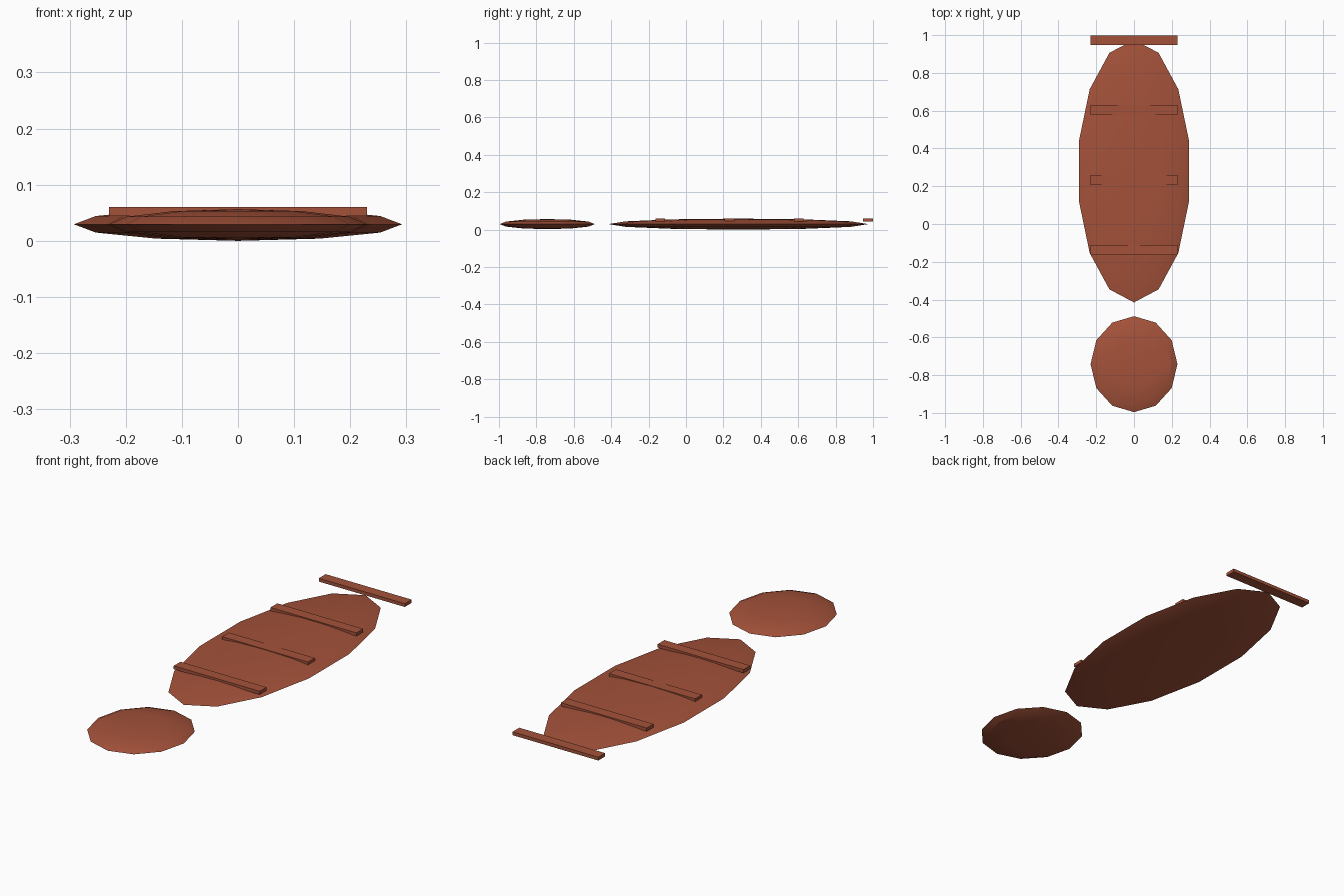
import bpy
import math

cube = bpy.data.objects.get("Cube")
if cube:
    bpy.data.objects.remove(cube, do_unlink=True)

# Single reddish clay colour
clay = bpy.data.materials.new("clay_red")
clay.use_nodes = True
colour = (0.37, 0.084, 0.042, 1)
clay.diffuse_color = colour
clay.node_tree.nodes["Principled BSDF"].inputs["Base Color"].default_value = colour


def finish(name, scale):
    obj = bpy.context.object
    obj.name = name
    obj.scale = scale
    bpy.ops.object.transform_apply(location=False, rotation=False, scale=True)
    obj.data.materials.append(clay)
    return obj


def pad(name, y, segments, radii):
    """Flattened low-poly ellipsoid lying on the ground."""
    bpy.ops.mesh.primitive_uv_sphere_add(
        segments=segments, ring_count=6, radius=1, location=(0, y, 0.0295))
    finish(name, radii)
    bpy.ops.object.shade_smooth_by_angle(angle=math.radians(17))


def bar(name, y):
    """Thin crosswise tread."""
    bpy.ops.mesh.primitive_cube_add(size=1, location=(0, y, 0.0525))
    finish(name, (0.46, 0.052, 0.016))


# Sole and separate heel
pad("sole_pad", 0.28, 14, (0.30, 0.695, 0.0295))
pad("heel_pad", -0.742, 12, (0.23, 0.254, 0.027))

# Evenly spaced treads, the last one beyond the toe
for i in range(4):
    bar(f"tread_bar_{i + 1}", -0.137 + i * 0.37)
